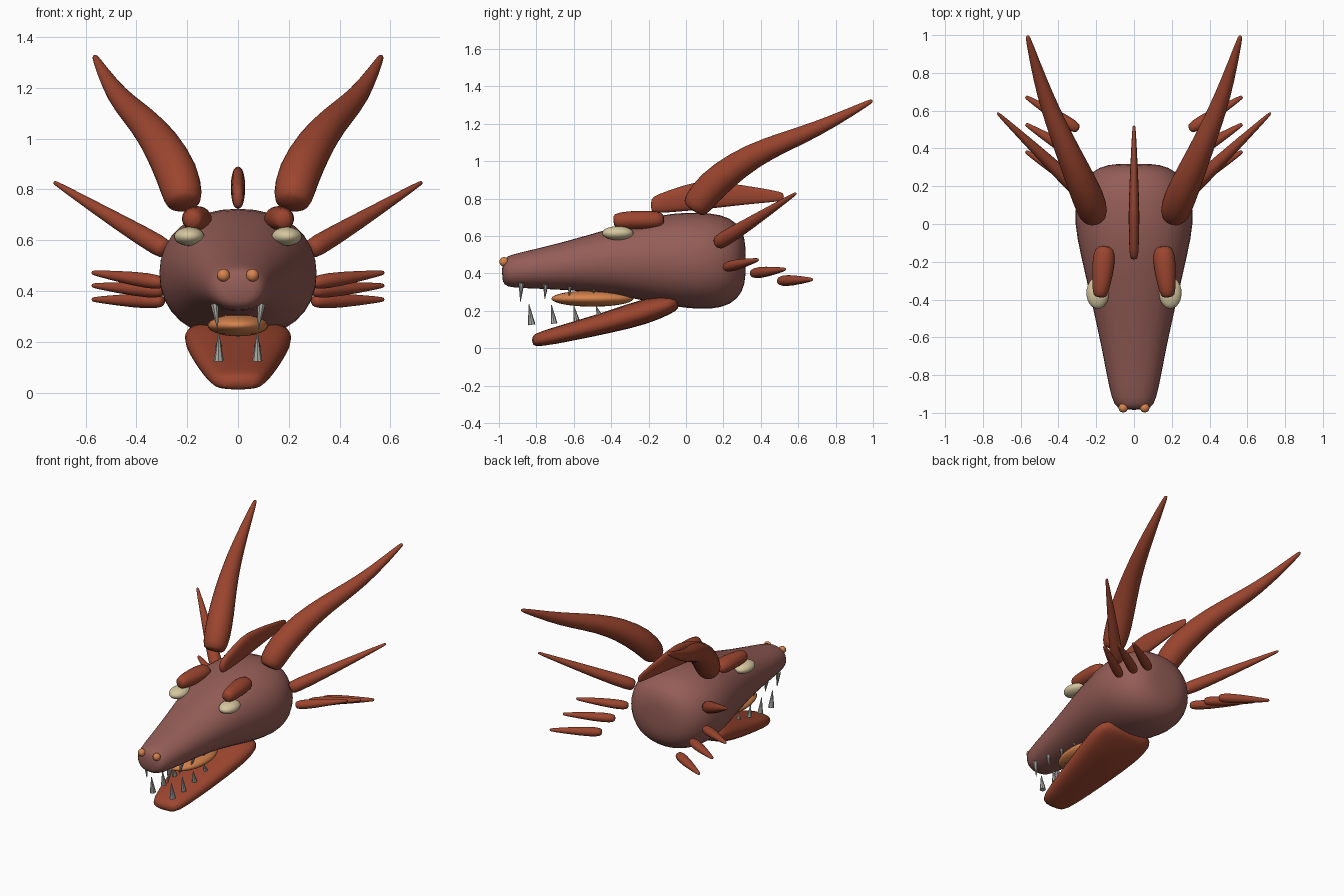
import bpy, bmesh, math
from mathutils import Vector, Matrix

cube = bpy.data.objects.get("Cube")
if cube:
    bpy.data.objects.remove(cube, do_unlink=True)


def material(name, rgb):
    m = bpy.data.materials.new(name)
    m.use_nodes = True
    m.diffuse_color = (*rgb, 1)
    node = next(n for n in m.node_tree.nodes if n.type == 'BSDF_PRINCIPLED')
    node.inputs["Base Color"].default_value = (*rgb, 1)
    return m


HIDE = material("mauve_hide", (0.30, 0.11, 0.095))
HORN = material("rust_red", (0.33, 0.06, 0.028))
ORANGE = material("orange_flesh", (0.68, 0.23, 0.075))
IVORY = material("eye_ivory", (0.67, 0.57, 0.35))
TOOTH = material("tooth_grey", (0.42, 0.42, 0.40))


def finish(name, bm, mat, smooth=True, subdivide=0):
    bmesh.ops.recalc_face_normals(bm, faces=bm.faces)
    mesh = bpy.data.meshes.new(name)
    bm.to_mesh(mesh)
    bm.free()
    mesh.materials.append(mat)
    ob = bpy.data.objects.new(name, mesh)
    bpy.context.collection.objects.link(ob)
    if smooth:
        mesh.shade_smooth()
    if subdivide:
        mod = ob.modifiers.new("rounding", 'SUBSURF')
        mod.levels = mod.render_levels = subdivide
    return ob


def loft(name, rings, mat, sides=12, power=2.0, upright=False, subdivide=1):
    """Skin rings of (x, y, z, half width, half height); upright rings face along y."""
    bm = bmesh.new()
    pts = [Vector(r[:3]) for r in rings]
    loops = []
    for i, r in enumerate(rings):
        t = pts[min(i + 1, len(pts) - 1)] - pts[max(i - 1, 0)]
        if upright:
            t = Vector((0, 1, 0))
        side = t.cross(Vector((0, 0, 1))).normalized()
        up = side.cross(t).normalized()
        loop = []
        for k in range(sides):
            a = 2 * math.pi * k / sides
            c, s = math.cos(a), math.sin(a)
            u = math.copysign(abs(c) ** (2 / power), c) * r[3]
            v = math.copysign(abs(s) ** (2 / power), s) * r[4]
            loop.append(bm.verts.new(pts[i] + side * u + up * v))
        loops.append(loop)
    for a, b in zip(loops, loops[1:]):
        for k in range(sides):
            n = (k + 1) % sides
            bm.faces.new((a[k], a[n], b[n], b[k]))
    bm.faces.new(loops[0])
    bm.faces.new(loops[-1])
    return finish(name, bm, mat, True, subdivide)


def ellipsoid(name, centre, radii, mat):
    bm = bmesh.new()
    bmesh.ops.create_uvsphere(bm, u_segments=24, v_segments=14, radius=1)
    bm.transform(Matrix.Translation(centre) @ Matrix.Diagonal((*radii, 1)))
    return finish(name, bm, mat)


def tooth(name, base, tip, radius):
    base, tip = Vector(base), Vector(tip)
    axis = tip - base
    bm = bmesh.new()
    bmesh.ops.create_cone(bm, cap_ends=True, segments=8, radius1=radius,
                          radius2=0.002, depth=axis.length)
    turn = axis.to_track_quat('Z', 'Y').to_matrix().to_4x4()
    bm.transform(Matrix.Translation((base + tip) / 2) @ turn)
    return finish(name, bm, TOOTH, smooth=False)


# Skull and snout
loft("head", [
    (0, -0.985, 0.41, 0.07, 0.055), (0, -0.96, 0.41, 0.108, 0.085),
    (0, -0.88, 0.417, 0.132, 0.098), (0, -0.65, 0.44, 0.175, 0.13),
    (0, -0.4, 0.467, 0.232, 0.178), (0, -0.15, 0.475, 0.292, 0.243),
    (0, 0.0, 0.47, 0.322, 0.262), (0, 0.13, 0.465, 0.315, 0.265),
    (0, 0.24, 0.465, 0.27, 0.24), (0, 0.305, 0.465, 0.19, 0.17),
    (0, 0.32, 0.465, 0.09, 0.08)],
    HIDE, sides=16, power=2.2, upright=True)

# Lower jaw, tongue
loft("lower_jaw", [
    (0, -0.825, 0.042, 0.07, 0.024), (0, -0.79, 0.046, 0.105, 0.042),
    (0, -0.6, 0.092, 0.145, 0.052), (0, -0.4, 0.143, 0.18, 0.062),
    (0, -0.2, 0.202, 0.215, 0.074), (0, -0.08, 0.235, 0.215, 0.052),
    (0, -0.035, 0.24, 0.16, 0.03)],
    HORN, sides=16, power=2.8, upright=True)
ellipsoid("tongue", (0, -0.5, 0.265), (0.12, 0.22, 0.043), ORANGE)

# Crest along the top of the skull
loft("crest", [
    (0, -0.19, 0.765, 0.018, 0.035), (0, -0.16, 0.77, 0.026, 0.053),
    (0, 0.0, 0.805, 0.03, 0.075), (0, 0.1, 0.82, 0.03, 0.082),
    (0, 0.3, 0.82, 0.021, 0.056), (0, 0.49, 0.812, 0.011, 0.03),
    (0, 0.525, 0.81, 0.007, 0.02)],
    HORN, sides=10, power=2.4, upright=True)

for label, s in (("left", 1), ("right", -1)):
    # Main horn
    loft(label + "_horn", [(s * x, y, z, r, r) for x, y, z, r in (
        (0.212, 0.035, 0.735, 0.06), (0.215, 0.055, 0.765, 0.082),
        (0.238, 0.13, 0.865, 0.09), (0.305, 0.28, 0.985, 0.078),
        (0.375, 0.44, 1.07, 0.062), (0.445, 0.61, 1.135, 0.05),
        (0.5, 0.77, 1.205, 0.036), (0.56, 0.98, 1.315, 0.015),
        (0.564, 0.998, 1.325, 0.009))], HORN)

    # Cheek spike
    loft(label + "_cheek_spike", [(s * x, y, z, r, r) for x, y, z, r in (
        (0.28, 0.165, 0.56, 0.035), (0.3, 0.185, 0.572, 0.046),
        (0.45, 0.33, 0.66, 0.036), (0.71, 0.575, 0.82, 0.011),
        (0.725, 0.59, 0.83, 0.007))], HORN)

    # Fan of three trailing fins
    for i, (base_z, tip_z) in enumerate(((0.433, 0.473), (0.4, 0.422), (0.36, 0.367))):
        y = 0.215 + 0.145 * i
        rise = tip_z - base_z
        loft(f"{label}_fin_{i + 1}", [
            (s * (0.3 + 0.275 * f), y + 0.17 * f, base_z + rise * f, r, r * 0.9)
            for f, r in ((-0.03, 0.02), (0.05, 0.034), (0.35, 0.035),
                         (0.95, 0.013), (1.0, 0.009))], HORN)

    # Brow, eye, nostril
    loft(label + "_brow", [(s * x, y, z, w, h) for x, y, z, w, h in (
        (0.18, -0.39, 0.68, 0.03, 0.03), (0.178, -0.365, 0.683, 0.044, 0.046),
        (0.165, -0.25, 0.686, 0.06, 0.053), (0.157, -0.15, 0.686, 0.062, 0.05),
        (0.155, -0.115, 0.683, 0.035, 0.032))], HORN)
    ellipsoid(label + "_eye", (s * 0.192, -0.365, 0.615), (0.06, 0.084, 0.037), IVORY)
    ellipsoid(label + "_nostril", (s * 0.057, -0.973, 0.462), (0.025,) * 3, ORANGE)

    # Rows of teeth
    for i in range(4):
        y = -0.88 + 0.13 * i
        tooth(f"{label}_upper_tooth_{i + 1}", (s * 0.092, y, 0.35 - 0.01 * i),
              (s * 0.08, y - 0.005, 0.25 + 0.014 * i), 0.017 - 0.002 * i)
        y = -0.825 + 0.12 * i
        tooth(f"{label}_lower_tooth_{i + 1}", (s * 0.076, y, 0.125 + 0.006 * i * i),
              (s * 0.076, y - 0.015, 0.235 - 0.004 * i), 0.02 - 0.002 * i)
